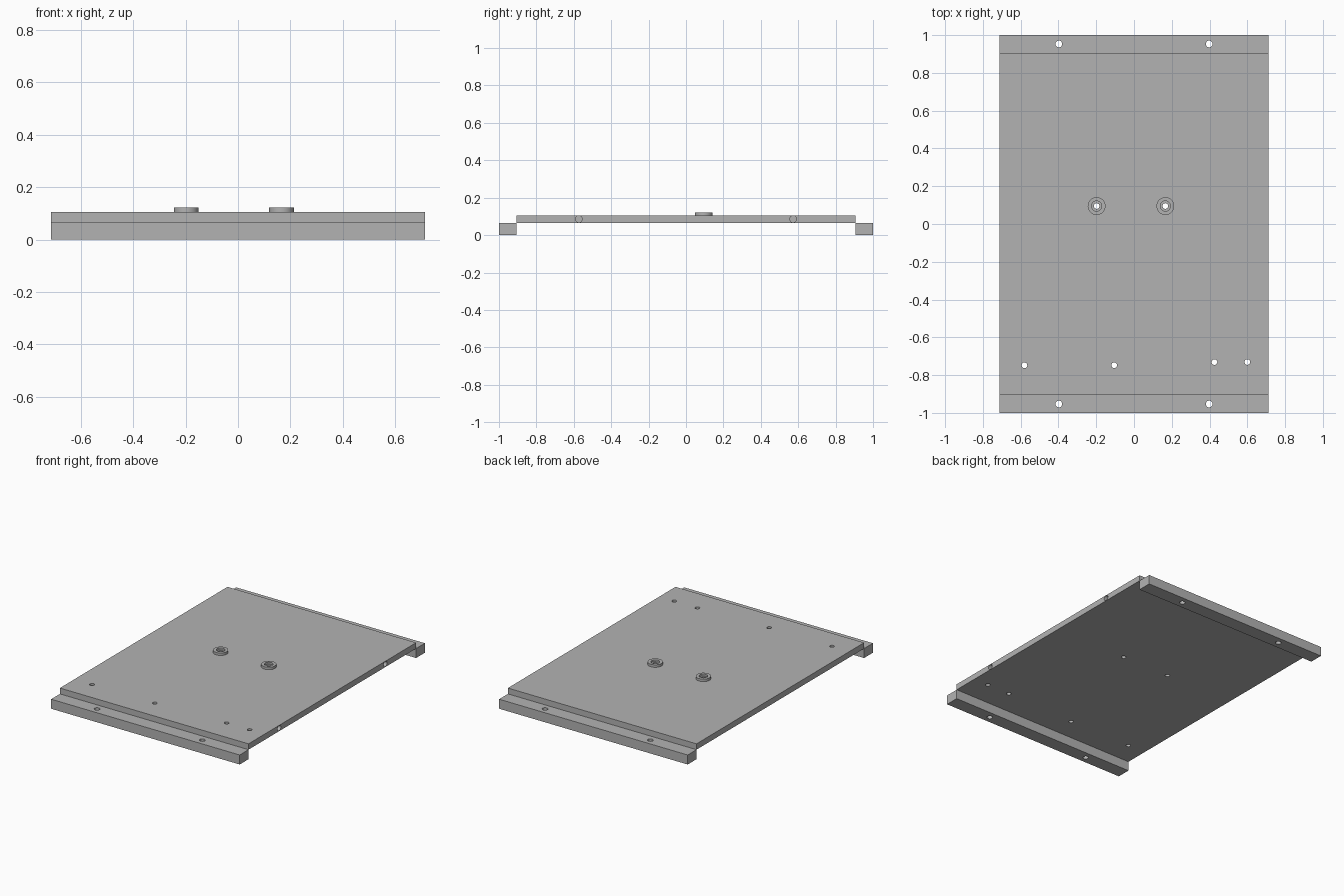
import bpy
import math
from mathutils import Vector

cube = bpy.data.objects.get("Cube")
if cube:
    bpy.data.objects.remove(cube, do_unlink=True)

HALF_W, PLATE_Y = 0.713, 0.905      # plate half width and half length
RAIL_TOP, PLATE_TOP, BOSS_TOP = 0.065, 0.105, 0.122

grey = bpy.data.materials.new("plain grey")
grey.use_nodes = True
colour = (0.45, 0.45, 0.45, 1)
grey.diffuse_color = colour
grey.node_tree.nodes["Principled BSDF"].inputs["Base Color"].default_value = colour


def box(name, low, high):
    low, high = Vector(low), Vector(high)
    bpy.ops.mesh.primitive_cube_add(size=1, location=(low + high) / 2)
    ob = bpy.context.object
    ob.name, ob.scale = name, high - low
    bpy.ops.object.transform_apply(location=False, rotation=False, scale=True)
    ob.data.materials.append(grey)
    return ob


def cylinder(name, start, end, radius):
    start, end = Vector(start), Vector(end)
    axis = end - start
    bpy.ops.mesh.primitive_cylinder_add(
        vertices=32, radius=radius, depth=axis.length, location=(start + end) / 2,
        rotation=axis.to_track_quat('Z', 'Y').to_euler())
    ob = bpy.context.object
    ob.name = name
    ob.data.materials.append(grey)
    return ob


def drill(target, start, end, radius):
    """Cut a round hole from start to end."""
    cutter = cylinder("drill_cutter", start, end, radius)
    cutter.hide_render = True
    mod = target.modifiers.new("hole", 'BOOLEAN')
    mod.operation, mod.solver, mod.object = 'DIFFERENCE', 'EXACT', cutter
    bpy.context.view_layer.objects.active = target
    bpy.ops.object.modifier_apply(modifier=mod.name)
    bpy.data.objects.remove(cutter, do_unlink=True)


def finish(ob):
    bpy.ops.object.select_all(action='DESELECT')
    ob.select_set(True)
    bpy.context.view_layer.objects.active = ob
    bpy.ops.object.shade_smooth_by_angle(angle=math.radians(30))


# Main plate with its mounting holes
plate = box("base_plate", (-HALF_W, -PLATE_Y, RAIL_TOP), (HALF_W, PLATE_Y, PLATE_TOP))
bosses = [(-0.198, 0.095), (0.166, 0.095)]
for x, y in [(-0.58, -0.748), (-0.105, -0.748), (0.426, -0.731), (0.6, -0.731)] + bosses:
    drill(plate, (x, y, 0), (x, y, 0.2), 0.015)

# Blind holes in the left edge
for y in (-0.573, 0.573):
    drill(plate, (HALF_W - 0.1, y, 0.086), (HALF_W + 0.1, y, 0.086), 0.018)
finish(plate)

# Support rails under the front and back ends
for name, side in (("front_rail", -1), ("back_rail", 1)):
    y0, y1 = sorted((side * PLATE_Y, side))
    rail = box(name, (-HALF_W, y0, 0), (HALF_W, y1, RAIL_TOP))
    for x in (-0.398, 0.398):
        drill(rail, (x, side * 0.953, -0.1), (x, side * 0.953, 0.2), 0.018)
    finish(rail)

# Raised bosses with a counterbore
for name, (x, y) in zip(("right_boss", "left_boss"), bosses):
    boss = cylinder(name, (x, y, PLATE_TOP), (x, y, BOSS_TOP), 0.047)
    drill(boss, (x, y, PLATE_TOP + 0.004), (x, y, 0.2), 0.027)
    drill(boss, (x, y, 0), (x, y, 0.2), 0.015)
    finish(boss)
